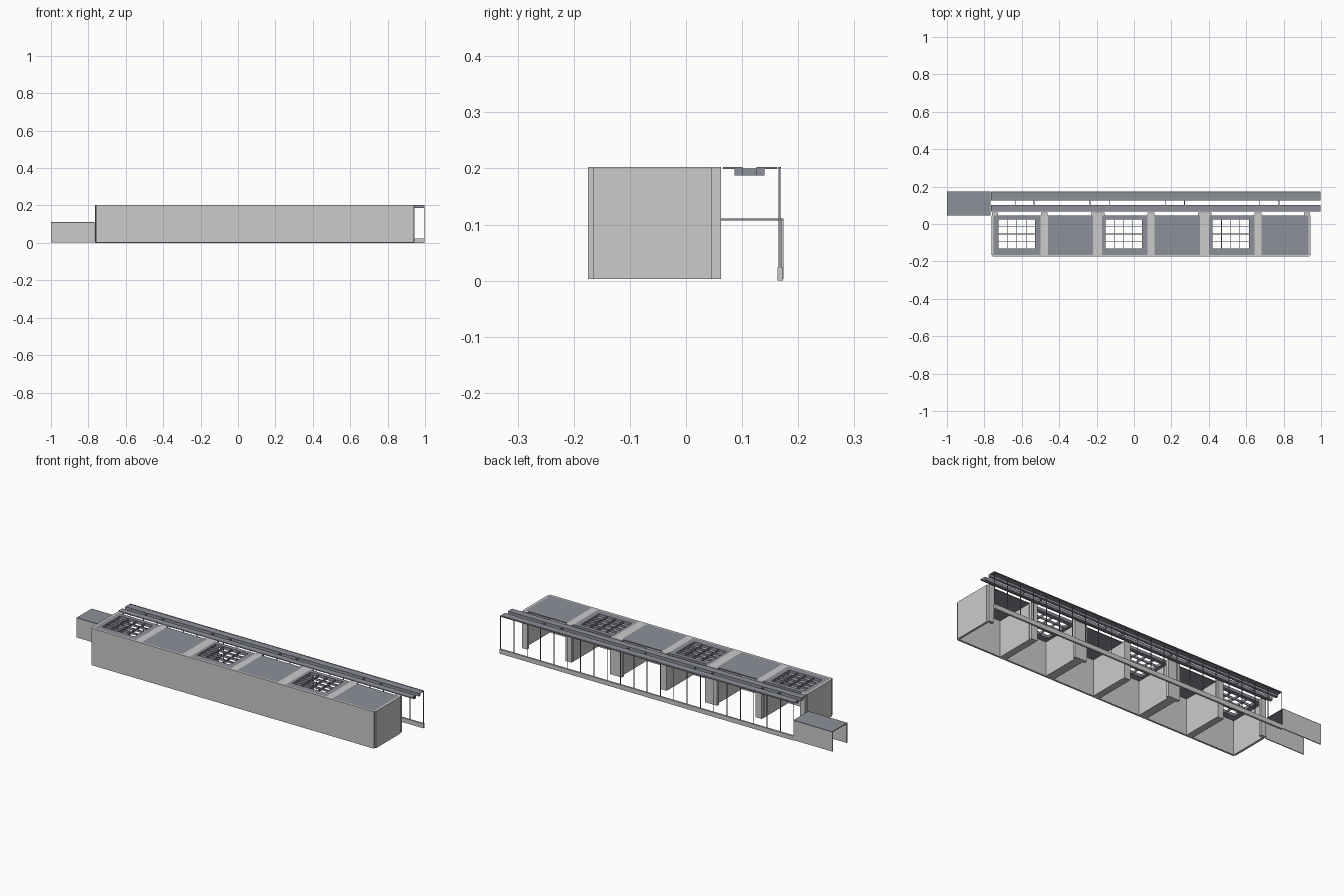
import bpy, bmesh

if "Cube" in bpy.data.objects:
    bpy.data.objects.remove(bpy.data.objects["Cube"])

dark = bpy.data.materials.new("dark_panel")
dark.diffuse_color = (0.27, 0.28, 0.32, 1)
dark.use_nodes = True
dark.node_tree.nodes["Principled BSDF"].inputs["Base Color"].default_value = dark.diffuse_color


def boxes(name, items, mat=None):
    """One object from boxes given as (x0, x1, y0, y1, z0, z1)."""
    bm = bmesh.new()
    for x0, x1, y0, y1, z0, z1 in items:
        for v in bmesh.ops.create_cube(bm, size=1)["verts"]:
            v.co.x = x0 if v.co.x < 0 else x1
            v.co.y = y0 if v.co.y < 0 else y1
            v.co.z = z0 if v.co.z < 0 else z1
    mesh = bpy.data.meshes.new(name)
    bm.to_mesh(mesh)
    bm.free()
    if mat:
        mesh.materials.append(mat)
    ob = bpy.data.objects.new(name, mesh)
    bpy.context.collection.objects.link(ob)
    return ob


LEFT, RIGHT = -0.762, 0.944
BOT, TOP = 0.003, 0.203
FRONT, BACK = -0.165, 0.046
PITCH = 0.2857
dividers = [-0.48 + PITCH * i for i in range(5)]
half = [0.019 if i % 2 == 0 else 0.024 for i in range(5)]

# long solid wall and the two end walls
boxes("front_wall", [(LEFT + 0.006, RIGHT - 0.006, -0.175, FRONT, BOT, TOP)])
boxes("end_walls", [(LEFT, LEFT + 0.012, FRONT, BACK, BOT, TOP),
                    (RIGHT - 0.012, RIGHT, FRONT, BACK, BOT, TOP)])

# thick walls between the rooms
boxes("divider_walls", [(x - h, x + h, FRONT, BACK, BOT, TOP)
                        for x, h in zip(dividers, half)])

# pillars on the open side
posts = [(x - (0.018 if i % 2 == 0 else 0.036), x + (0.018 if i % 2 == 0 else 0.036))
         for i, x in enumerate(dividers)]
posts += [(LEFT + 0.004, LEFT + 0.034), (RIGHT - 0.034, RIGHT - 0.004)]
boxes("pillars", [(a, b, BACK, 0.062, BOT, TOP) for a, b in posts])

# roof panels, every other one with a grated opening
edges = [LEFT + 0.012]
for x, h in zip(dividers, half):
    edges += [x - h, x + h]
edges.append(RIGHT - 0.012)
HY0, HY1, HW = -0.131, 0.024, 0.098
for i in range(6):
    a, b = edges[2 * i], edges[2 * i + 1]
    z0 = TOP - 0.005
    if i % 2:
        boxes("roof_panel", [(a, b, FRONT, BACK, z0, TOP)], dark)
        continue
    c = -0.626 + PITCH * i
    l, r = c - HW, c + HW
    z0 = TOP - 0.016
    boxes("skylight_frame", [(a, l, FRONT, BACK, z0, TOP),
                             (r, b, FRONT, BACK, z0, TOP),
                             (l, r, FRONT, HY0, z0, TOP),
                             (l, r, HY1, BACK, z0, TOP)], dark)
    slats = [(l, r, y - 0.0015, y + 0.0015, z0 + 0.002, TOP - 0.002)
             for y in [HY0 + (HY1 - HY0) * k / 4 for k in (1, 2, 3)]]
    slats += [(x - 0.0015, x + 0.0015, HY0, HY1, z0 + 0.002, TOP - 0.002)
              for x in [l + 2 * HW * k / 4 for k in (1, 2, 3)]]
    boxes("skylight_grate", slats, dark)

# overhead track: two flat strips, beams beneath and cross plates
X0, X1 = -0.765, 0.998
boxes("track_strips", [(X0, X1, 0.066, 0.101, 0.199, 0.203),
                       (X0, X1, 0.126, 0.162, 0.199, 0.203)], dark)
boxes("track_beams", [(X0, X1, 0.086, 0.101, 0.187, 0.199),
                      (X0, X1, 0.126, 0.14, 0.187, 0.199)], dark)
plates = [-0.635, -0.535, -0.235, -0.13, 0.17, 0.27, 0.67, 0.775]
boxes("track_cross_plates", [(x - 0.002, x + 0.002, 0.086, 0.14, 0.187, 0.2)
                             for x in plates], dark)

# barred fence with its base rail and thin head rail
boxes("fence_base_rail", [(X0, X1, 0.163, 0.173, 0, 0.024)])
boxes("fence_head_rail", [(X0, X1, 0.164, 0.169, 0.199, 0.203)], dark)
N = 23
boxes("fence_bars", [(x - 0.0015, x + 0.0015, 0.165, 0.168, 0.022, 0.2)
                     for x in [X0 + 0.002 + (X1 - X0 - 0.004) * i / (N - 1) for i in range(N)]],
      dark)

# low open-ended tunnel
boxes("tunnel_walls", [(-1.0, -0.766, 0.046, 0.051, 0.003, 0.107),
                       (-1.0, -0.766, 0.169, 0.174, 0.003, 0.107)])
boxes("tunnel_roof", [(-1.0, -0.766, 0.046, 0.174, 0.107, 0.111)], dark)
